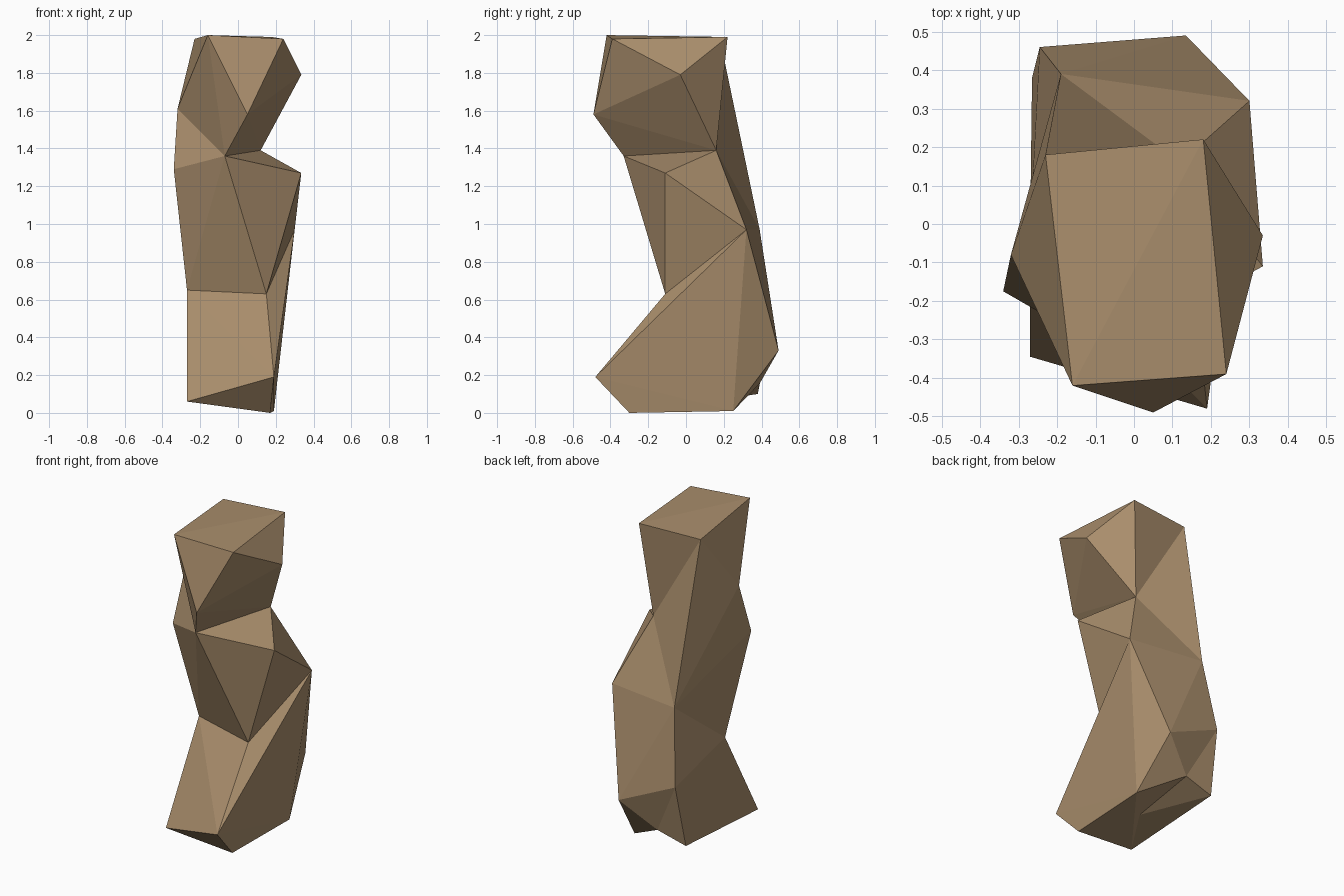
import bpy, bmesh

if "Cube" in bpy.data.objects:
    bpy.data.objects.remove(bpy.data.objects["Cube"])

# Key corners of the bent rock pillar, top to bottom
P = dict(
    # flat top
    A=(-.16, -.42, 2.0), B=(.24, -.39, 1.98), C=(.18, .22, 1.99), D=(-.23, .18, 1.98),
    # widest ring of the upper block
    E=(.335, -.03, 1.79), F=(.05, -.49, 1.58), G=(-.32, -.08, 1.61),
    # waist
    H=(-.07, -.33, 1.36), I=(.12, .16, 1.39), J=(-.34, -.175, 1.29), K=(.335, -.11, 1.27),
    # middle
    N=(.30, .32, .97), U=(-.19, .39, .97), L=(.15, -.11, .63), M=(-.27, -.01, .65),
    # foot
    T=(-.245, .46, .5), S=(.135, .49, .33), p=(.19, -.48, .19), W=(-.07, .39, .155),
    V=(-.265, .38, .10), O=(-.27, -.345, .06), Q=(.17, -.30, 0), R=(.19, .25, .01),
)

rock = bpy.data.materials.new("brown_rock")
rock.diffuse_color = (0.40, 0.27, 0.15, 1)
rock.use_nodes = True
rock.node_tree.nodes["Principled BSDF"].inputs["Base Color"].default_value = rock.diffuse_color


def block(name, corners):
    """Flat-faced convex rock block spanning the given corners."""
    bm = bmesh.new()
    for c in corners:
        bm.verts.new(P[c])
    res = bmesh.ops.convex_hull(bm, input=bm.verts[:])
    loose = [v for v in bm.verts if not v.link_faces]
    bmesh.ops.delete(bm, geom=loose, context='VERTS')
    bmesh.ops.recalc_face_normals(bm, faces=bm.faces[:])
    me = bpy.data.meshes.new(name)
    bm.to_mesh(me)
    bm.free()
    me.materials.append(rock)
    ob = bpy.data.objects.new(name, me)
    bpy.context.collection.objects.link(ob)


# Stacked blocks share corners so the surface is continuous
block("upper_block", "ABCDEFGHI")
block("neck_block", "DGHIJU")
block("middle_block", "HIJKLMNU")
block("foot_block", "LMNUpQRSTWO")
block("foot_back_corner", "TVWQOM")
